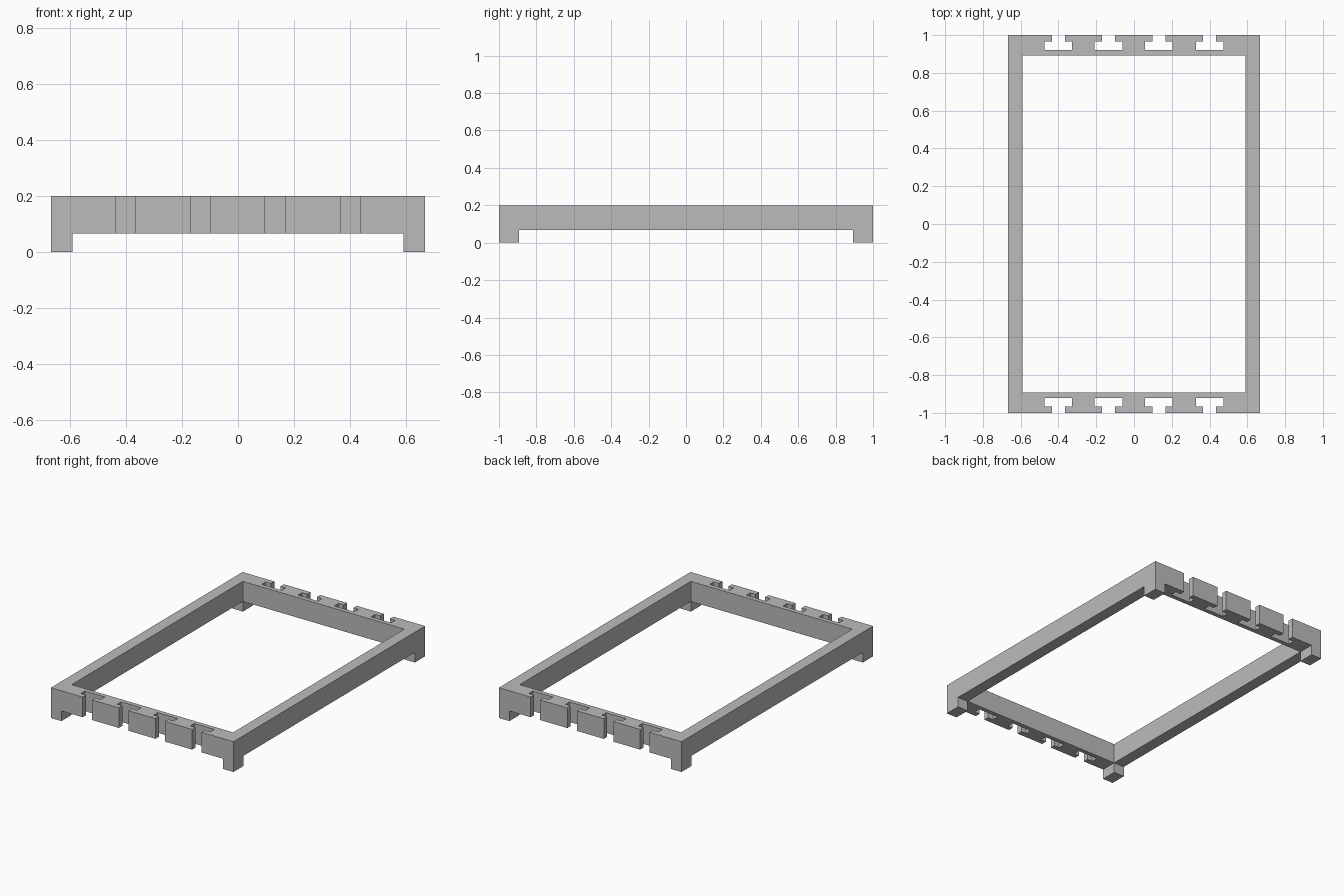
import bpy
import bmesh

if "Cube" in bpy.data.objects:
    bpy.data.objects.remove(bpy.data.objects["Cube"], do_unlink=True)

HALF_X, HALF_Y, TOP = 0.667, 1.0, 0.2     # outer size
IN_X, IN_Y, LEG = 0.59, 0.893, 0.067      # opening and leg height

grey = bpy.data.materials.new("plain grey")
grey.use_nodes = True
grey.diffuse_color = (0.5, 0.5, 0.5, 1)
grey.node_tree.nodes["Principled BSDF"].inputs["Base Color"].default_value = (0.5, 0.5, 0.5, 1)


def prism(name, outline, z0, z1):
    """Solid from a flat outline raised between two heights."""
    bm = bmesh.new()
    face = bm.faces.new([bm.verts.new((x, y, z0)) for x, y in outline])
    raised = bmesh.ops.extrude_face_region(bm, geom=[face])["geom"]
    verts = [v for v in raised if isinstance(v, bmesh.types.BMVert)]
    bmesh.ops.translate(bm, verts=verts, vec=(0, 0, z1 - z0))
    bmesh.ops.recalc_face_normals(bm, faces=bm.faces)
    mesh = bpy.data.meshes.new(name)
    bm.to_mesh(mesh)
    bm.free()
    mesh.materials.append(grey)
    obj = bpy.data.objects.new(name, mesh)
    bpy.context.collection.objects.link(obj)
    return obj


def rectangle(x, y):
    return [(-x, -y), (x, -y), (x, y), (-x, y)]


def cut(target, cutter):
    """Subtract the cutter, then discard it."""
    cutter.hide_render = True
    mod = target.modifiers.new("cut", "BOOLEAN")
    mod.operation, mod.solver, mod.object = "DIFFERENCE", "EXACT", cutter
    bpy.context.view_layer.objects.active = target
    bpy.ops.object.modifier_apply(modifier=mod.name)
    bpy.data.objects.remove(cutter, do_unlink=True)


# Outer block, opened in the middle
frame = prism("frame_with_legs", rectangle(HALF_X, HALF_Y), 0, TOP)
cut(frame, prism("opening_cutter", rectangle(IN_X, IN_Y), -0.1, 0.3))

# Underside clearance that leaves four corner legs
cut(frame, prism("lengthwise_cutter", rectangle(IN_X, 1.2), -0.1, LEG))
cut(frame, prism("crosswise_cutter", rectangle(1.0, IN_Y), -0.1, LEG))

# T-shaped slots along both ends
NECK, HEAD = 0.035, 0.073
half_slot = [(NECK, 1.1), (NECK, 0.965), (HEAD, 0.965), (HEAD, 0.922)]
slot = half_slot + [(-x, y) for x, y in reversed(half_slot)]
for side in (-1, 1):
    for centre in (-0.4, -0.135, 0.132, 0.4):
        outline = [(centre + x, side * y) for x, y in slot]
        cut(frame, prism("slot_cutter", outline, -0.1, 0.3))
